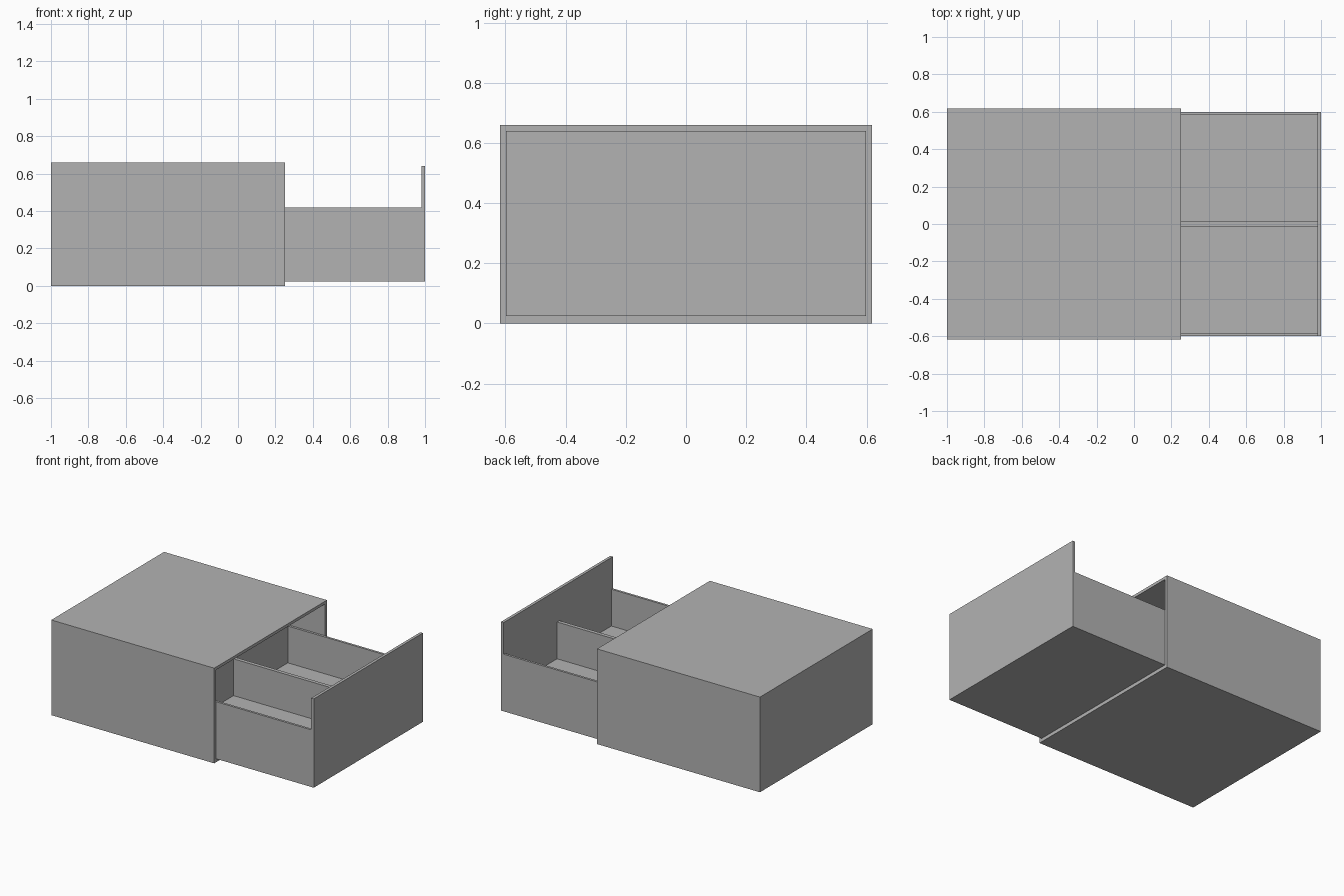
import bpy

if "Cube" in bpy.data.objects:
    bpy.data.objects.remove(bpy.data.objects["Cube"], do_unlink=True)

grey = bpy.data.materials.new("plain grey")
grey.use_nodes = True
colour = (0.45, 0.45, 0.45, 1)
grey.diffuse_color = colour
grey.node_tree.nodes["Principled BSDF"].inputs["Base Color"].default_value = colour


def box(name, x, y, z):
    """Box spanning the given (low, high) range on each axis."""
    spans = (x, y, z)
    bpy.ops.mesh.primitive_cube_add(size=1, location=[(a + b) / 2 for a, b in spans])
    ob = bpy.context.object
    ob.name = name
    ob.scale = [b - a for a, b in spans]
    bpy.ops.object.transform_apply(location=False, rotation=False, scale=True)
    ob.data.materials.append(grey)
    return ob


# Main sizes
back, mouth, front = -1.0, 0.25, 1.0
half, height, wall = 0.618, 0.66, 0.02
inner = half - wall
base, rim, floor = 0.024, 0.42, 0.165
panel, drawer_back, thin = 0.98, -0.025, 0.016

# Cabinet shell, open towards +x
box("cabinet_top", (back, mouth), (-half, half), (height - wall, height))
box("cabinet_bottom", (back, mouth), (-half, half), (0, base))
box("cabinet_back", (back, back + wall), (-inner, inner), (base, height - wall))

# Drawer: thick floor, tall front panel, back wall and central divider
box("drawer_floor", (drawer_back - thin, panel), (-inner, inner), (base, floor))
box("drawer_front", (panel, front), (-inner, inner), (base, height - wall))
box("drawer_back", (drawer_back - thin, drawer_back), (-inner, inner), (floor, rim))
box("drawer_divider", (drawer_back, panel), (-0.013, 0.013), (floor, rim))

# Mirrored side walls of the cabinet and the drawer
for side, s in (("left", 1), ("right", -1)):
    box("cabinet_side_" + side, (back, mouth), sorted((s * inner, s * half)),
        (base, height - wall))
    box("drawer_side_" + side, (drawer_back, panel),
        sorted((s * (inner - thin), s * inner)), (floor, rim))
